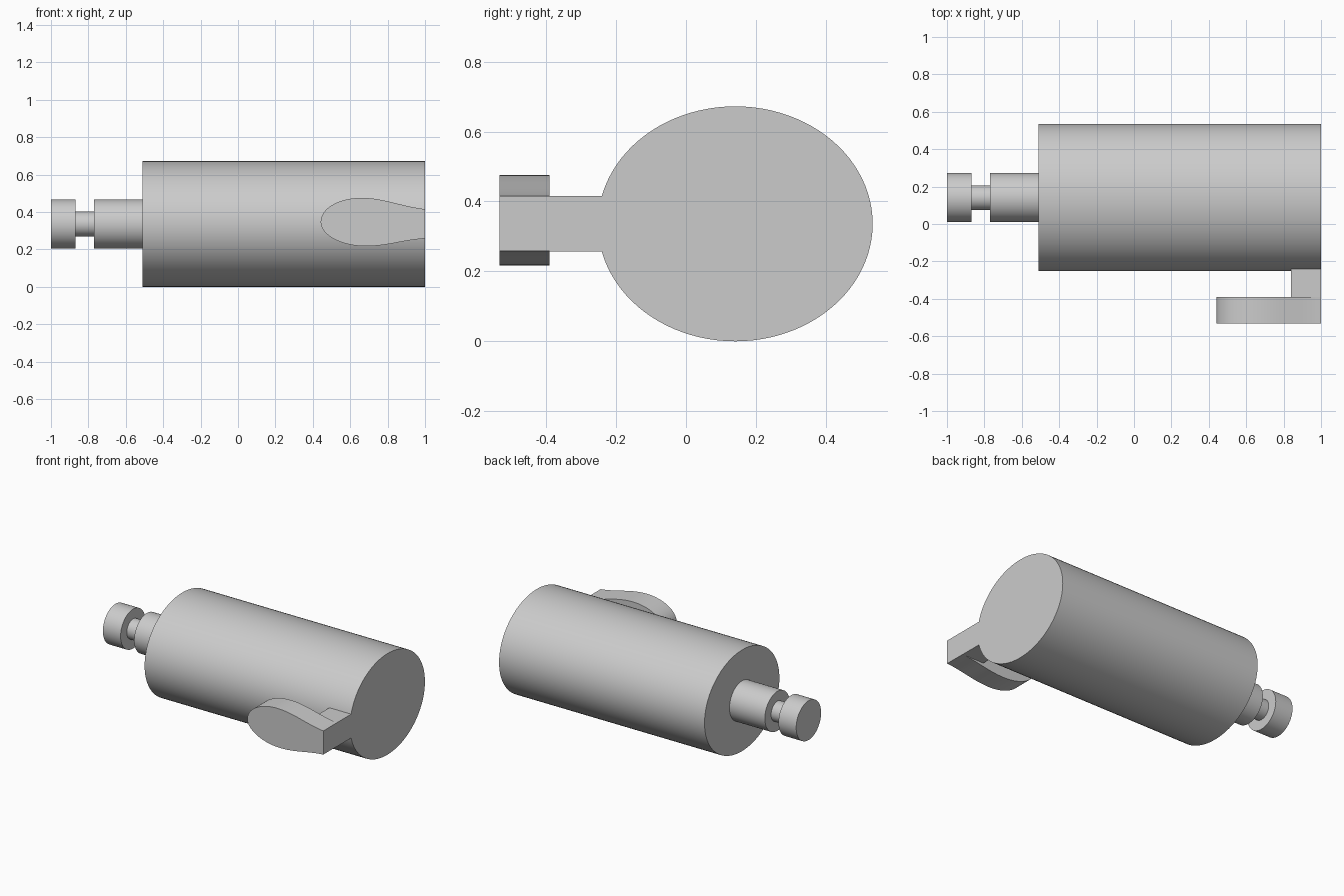
import bpy, bmesh, math
from mathutils import Vector, Matrix
from mathutils.geometry import interpolate_bezier

cube = bpy.data.objects.get("Cube")
if cube:
    bpy.data.objects.remove(cube, do_unlink=True)

GREY = (0.6, 0.6, 0.6, 1)
grey = bpy.data.materials.new("plain_grey")
grey.use_nodes = True
grey.diffuse_color = GREY
grey.node_tree.nodes["Principled BSDF"].inputs["Base Color"].default_value = GREY

AXIS_Y, AXIS_Z = 0.141, 0.336


def finish(name, bm):
    bmesh.ops.recalc_face_normals(bm, faces=bm.faces[:])
    mesh = bpy.data.meshes.new(name)
    bm.to_mesh(mesh)
    bm.free()
    mesh.materials.append(grey)
    obj = bpy.data.objects.new(name, mesh)
    bpy.context.collection.objects.link(obj)
    bpy.ops.object.select_all(action='DESELECT')
    obj.select_set(True)
    bpy.context.view_layer.objects.active = obj
    bpy.ops.object.shade_smooth_by_angle(angle=math.radians(30))
    return obj


def extrude_outline(name, points, direction):
    """Closed prism from an outline pushed along a direction."""
    bm = bmesh.new()
    face = bm.faces.new([bm.verts.new(p) for p in points])
    out = bmesh.ops.extrude_face_region(bm, geom=[face], use_keep_orig=True)
    moved = [v for v in out["geom"] if isinstance(v, bmesh.types.BMVert)]
    bmesh.ops.translate(bm, verts=moved, vec=direction)
    return finish(name, bm)


# Oval main body along x
outline = []
for i in range(96):
    a = math.tau * i / 96
    outline.append((-0.51, AXIS_Y + 0.393 * math.cos(a), AXIS_Z + 0.336 * math.sin(a)))
extrude_outline("body", outline, (1.51, 0, 0))

# Grooved shaft, turned about the x axis
profile = [(-1, 0), (-1, 0.131), (-0.87, 0.131), (-0.87, 0.066),
           (-0.77, 0.066), (-0.77, 0.131), (-0.51, 0.131), (-0.51, 0)]
bm = bmesh.new()
verts = [bm.verts.new((x, AXIS_Y, AXIS_Z + r)) for x, r in profile]
edges = [bm.edges.new(pair) for pair in zip(verts, verts[1:])]
bmesh.ops.spin(bm, geom=verts + edges, cent=(0, AXIS_Y, AXIS_Z), axis=(1, 0, 0),
               angle=math.tau, steps=64, use_merge=True)
bmesh.ops.remove_doubles(bm, verts=bm.verts[:], dist=1e-4)
finish("shaft", bm)


# Lever handle: rounded nose, tapering to a square end
def lever_edge(peak_x, peak_z, end_z):
    mid = 0.346
    nose, peak = Vector((0.442, 0, mid)), Vector((peak_x, 0, peak_z))
    nose_handle = Vector((0.442, 0, mid + 0.57 * (peak_z - mid)))
    first = interpolate_bezier(nose, nose_handle, peak - Vector((0.12, 0, 0)), peak, 20)
    second = interpolate_bezier(peak, peak + Vector((0.12, 0, 0)),
                                Vector((0.87, 0, 0.75 * end_z + 0.25 * peak_z)),
                                Vector((1, 0, end_z)), 20)
    return first + second[1:]


upper = lever_edge(0.66, 0.475, 0.415)
lower = lever_edge(0.68, 0.217, 0.258)
points = [p - Vector((0, 0.533, 0)) for p in upper + lower[:0:-1]]
extrude_outline("lever_handle", points, (0, 0.143, 0))

# Square stem joining the lever to the body
bm = bmesh.new()
bmesh.ops.create_cube(bm, size=1, matrix=Matrix.Translation((0.92, -0.295, AXIS_Z))
                      @ Matrix.Diagonal((0.16, 0.19, 0.158, 1)))
finish("lever_stem", bm)
